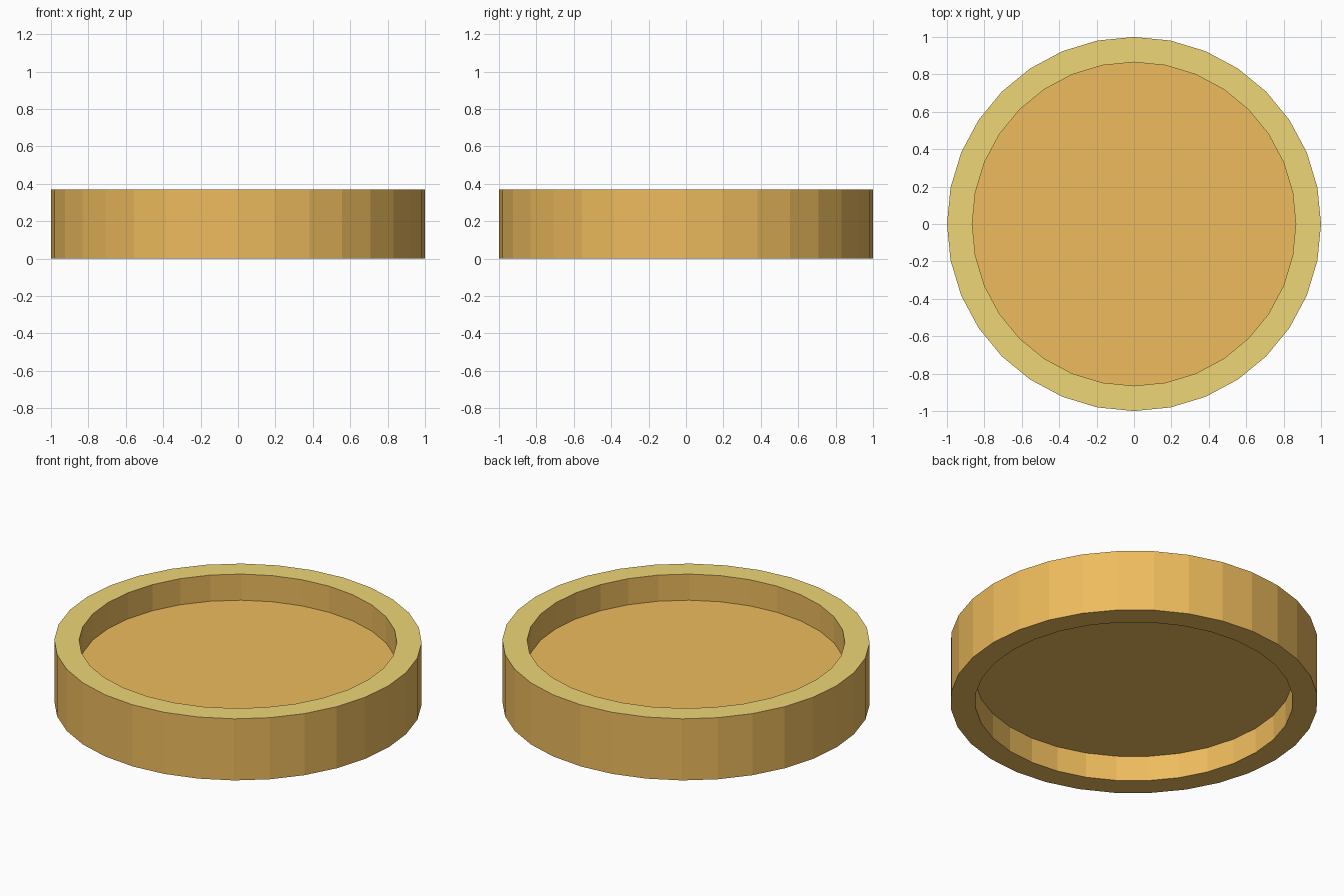
import bpy, bmesh
from math import cos, sin, pi

if "Cube" in bpy.data.objects:
    bpy.data.objects.remove(bpy.data.objects["Cube"])

SIDES = 32
OUTER, INNER = 1.0, 0.865
HEIGHT, FLOOR_LOW, FLOOR_TOP = 0.37, 0.152, 0.213


def material(name, rgb):
    mat = bpy.data.materials.new(name)
    mat.diffuse_color = (*rgb, 1)
    mat.use_nodes = True
    mat.node_tree.nodes["Principled BSDF"].inputs["Base Color"].default_value = mat.diffuse_color
    return mat


# Cross-section from the underside recess, round the wall, to the upper recess
profile = [(INNER, FLOOR_LOW), (INNER, 0), (OUTER, 0),
           (OUTER, HEIGHT), (INNER, HEIGHT), (INNER, FLOOR_TOP)]
RIM_BAND = 3  # profile segment that forms the top rim

bm = bmesh.new()
rings = [[bm.verts.new((r * cos(2 * pi * i / SIDES), r * sin(2 * pi * i / SIDES), z))
          for i in range(SIDES)] for r, z in profile]

# Walls and rims
for band, (a, b) in enumerate(zip(rings, rings[1:])):
    for i in range(SIDES):
        j = (i + 1) % SIDES
        face = bm.faces.new((a[i], a[j], b[j], b[i]))
        face.material_index = 1 if band == RIM_BAND else 0

# Floor: underside and upper side
bm.faces.new(rings[0][::-1])
bm.faces.new(rings[-1])
bmesh.ops.recalc_face_normals(bm, faces=bm.faces)

mesh = bpy.data.meshes.new("round_tray")
bm.to_mesh(mesh)
bm.free()
mesh.materials.append(material("gold_body", (0.85, 0.50, 0.11)))
mesh.materials.append(material("pale_rim", (0.85, 0.67, 0.18)))
tray = bpy.data.objects.new("round_tray", mesh)
bpy.context.collection.objects.link(tray)
